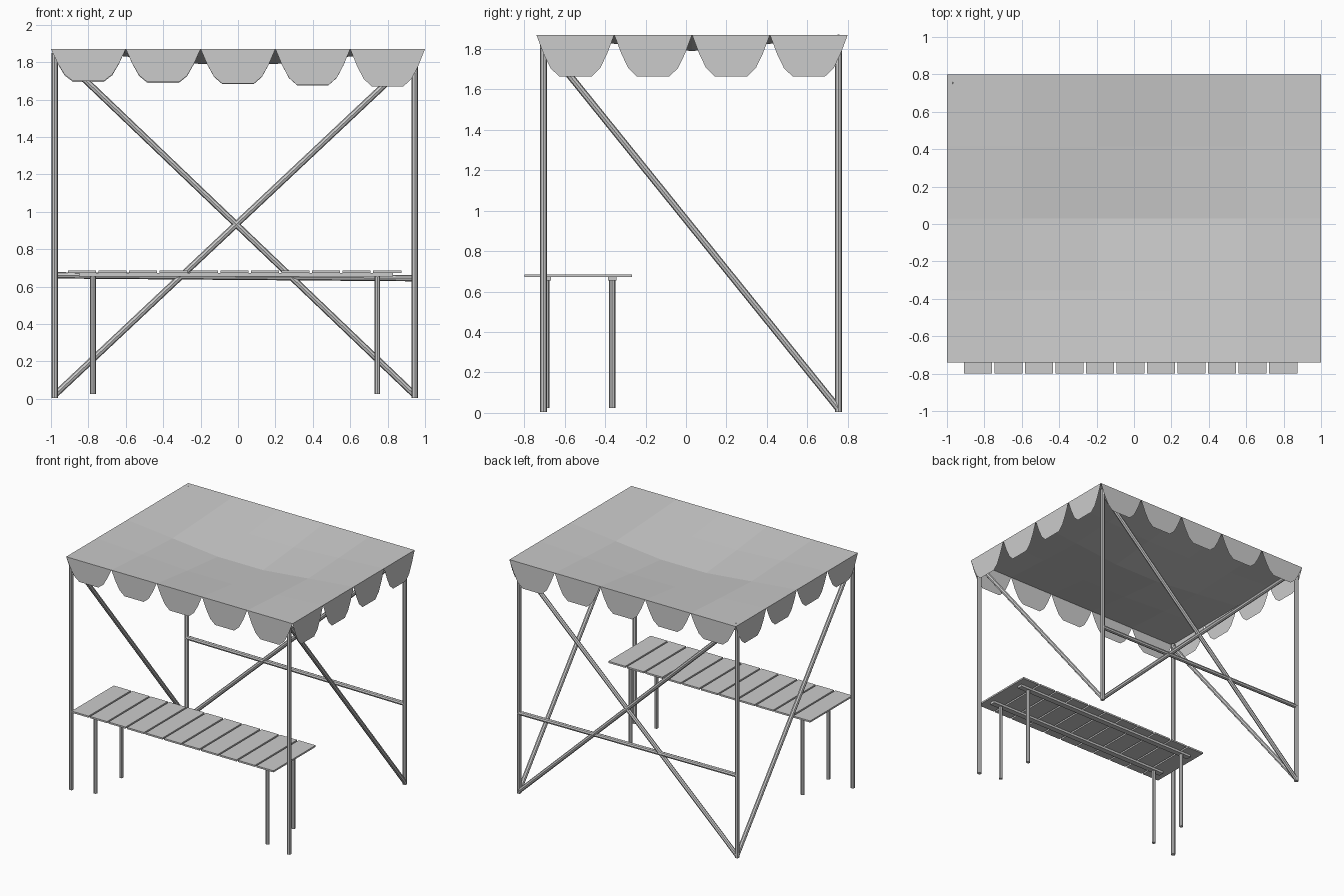
import bpy, bmesh, math
from mathutils import Vector

if "Cube" in bpy.data.objects:
    bpy.data.objects.remove(bpy.data.objects["Cube"])


def material(name, v):
    m = bpy.data.materials.new(name)
    m.diffuse_color = (v, v, v, 1)
    m.use_nodes = True
    m.node_tree.nodes["Principled BSDF"].inputs["Base Color"].default_value = m.diffuse_color
    return m


GREY = material("light grey", 0.6)


def finish(name, bm):
    me = bpy.data.meshes.new(name)
    bm.to_mesh(me)
    bm.free()
    me.materials.append(GREY)
    ob = bpy.data.objects.new(name, me)
    bpy.context.collection.objects.link(ob)
    return ob


def pipe(name, a, b, r=0.017, sides=8):
    a, b = Vector(a), Vector(b)
    d = b - a
    bm = bmesh.new()
    bmesh.ops.create_cone(bm, cap_ends=True, segments=sides, radius1=r, radius2=r, depth=d.length)
    ob = finish(name, bm)
    ob.rotation_euler = d.to_track_quat('Z', 'Y').to_euler()
    ob.location = (a + b) / 2
    return ob


def box(name, lo, hi):
    lo, hi = Vector(lo), Vector(hi)
    bm = bmesh.new()
    bmesh.ops.create_cube(bm, size=1)
    for v in bm.verts:
        v.co = (lo + hi) / 2 + v.co * (hi - lo)
    return finish(name, bm)


# Canopy sheet: a 5 x 4 grid sagging towards the middle
X0, X1, Y0, Y1, TOP = -1.0, 1.0, -0.74, 0.80, 1.87
NX, NY = 5, 4
SAG_X = [0, 0.5, 1, 1, 0.5, 0]
SAG_Y = [0, 0.55, 1, 0.55, 0]
bm = bmesh.new()
grid = [[bm.verts.new((X0 + (X1 - X0) * i / NX, Y0 + (Y1 - Y0) * j / NY,
                       TOP - 0.08 * SAG_X[i] * SAG_Y[j]))
         for j in range(NY + 1)] for i in range(NX + 1)]
for i in range(NX):
    for j in range(NY):
        bm.faces.new((grid[i][j], grid[i + 1][j], grid[i + 1][j + 1], grid[i][j + 1]))
finish("canopy_sheet", bm)

# Scalloped valance on each edge, hanging slightly lower to the right
SCALLOP = [(0, 0), (0.09, 0.45), (0.18, 0.8), (0.29, 1), (0.71, 1), (0.82, 0.8), (0.91, 0.45), (1, 0)]


def valance(name, a, b, n, drop_a, drop_b):
    a, b = Vector(a), Vector(b)
    bm = bmesh.new()
    for k in range(n):
        drop = drop_a + (drop_b - drop_a) * k / (n - 1)
        vs = []
        for u, d in SCALLOP:
            p = a.lerp(b, (k + u) / n)
            p.z -= d * drop
            vs.append(bm.verts.new(p))
        bm.faces.new(vs)
    finish(name, bm)


valance("front_valance", (X0, Y0, TOP), (X1, Y0, TOP), NX, 0.17, 0.20)
valance("back_valance", (X0, Y1, TOP), (X1, Y1, TOP), NX, 0.175, 0.20)
valance("left_valance", (X0, Y0, TOP), (X0, Y1, TOP), NY, 0.17, 0.175)
valance("right_valance", (X1, Y0, TOP), (X1, Y1, TOP), NY, 0.205, 0.205)

# Frame posts
XL, XR, YF, YB = -0.98, 0.945, -0.705, 0.755
for side, x in (("left", XL), ("right", XR)):
    for end, y in (("front", YF), ("back", YB)):
        pipe(f"{end}_{side}_post", (x, y, 0.005), (x, y, 1.85))
    # Side brace from back foot to front top
    pipe(f"{side}_brace", (x, YB, 0.02), (x, YF, 1.83))

# Crossed back braces and back rail
pipe("back_brace_rising", (XL, YB, 0.02), (XR, YB, 1.83))
pipe("back_brace_falling", (XR, YB, 0.02), (XL, YB, 1.86))
pipe("back_rail", (XL, YB, 0.66), (XR, YB, 0.645))

# Table slats
for i in range(11):
    x = -0.91 + i * 0.1633
    box(f"table_slat_{i + 1}", (x, -0.80, 0.672), (x + 0.15, -0.267, 0.685))

# Table bearers and legs
for end, y in (("front", -0.69), ("back", -0.365)):
    box(f"table_bearer_{end}", (-0.85, y - 0.022, 0.654), (0.83, y + 0.022, 0.672))
    for side, x in (("left", -0.775), ("right", 0.745)):
        pipe(f"table_leg_{end}_{side}", (x, y, 0.025), (x, y, 0.655), 0.015)
